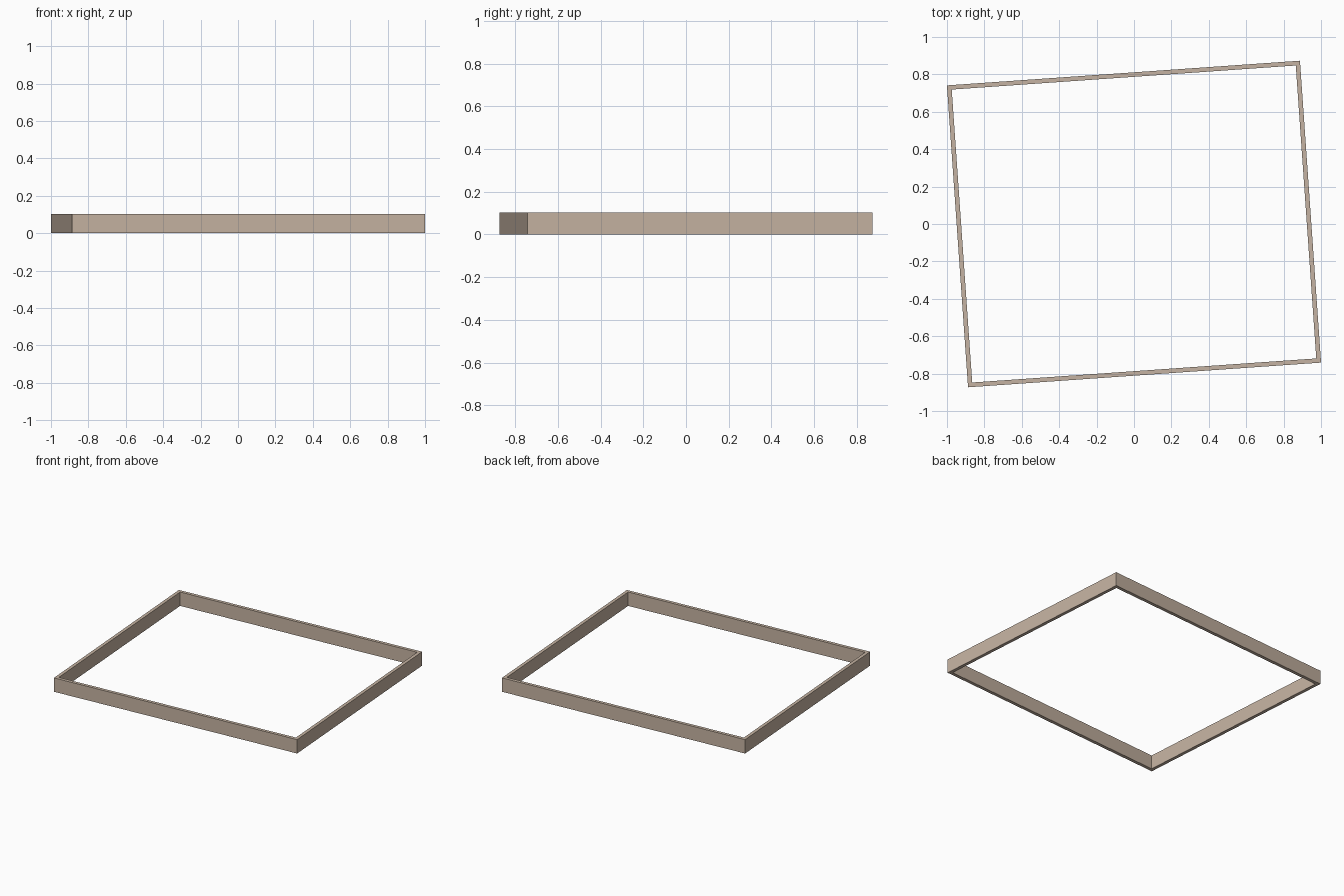
import bpy
import math
from mathutils import Matrix

cube = bpy.data.objects.get("Cube")
if cube:
    bpy.data.objects.remove(cube, do_unlink=True)

LENGTH, DEPTH, HEIGHT, WALL = 1.892, 1.618, 0.102, 0.024
TURN = Matrix.Rotation(math.radians(4), 4, 'Z')

# Warm tan material
tan = bpy.data.materials.new("warm tan")
tan.use_nodes = True
colour = (0.56, 0.45, 0.36, 1)
tan.diffuse_color = colour
tan.node_tree.nodes["Principled BSDF"].inputs["Base Color"].default_value = colour


def ring(x, y, z):
    return [(-x, -y, z), (x, -y, z), (x, y, z), (-x, y, z)]


# Open rectangular frame: outer and inner loops joined by quads
ox, oy = LENGTH / 2, DEPTH / 2
ix, iy = ox - WALL, oy - WALL
loops = [ring(ox, oy, 0), ring(ox, oy, HEIGHT), ring(ix, iy, HEIGHT), ring(ix, iy, 0)]
verts = [p for loop in loops for p in loop]
faces = []
for k in range(4):
    a, b = k * 4, (k + 1) % 4 * 4
    for i in range(4):
        j = (i + 1) % 4
        faces.append((a + i, a + j, b + j, b + i))

mesh = bpy.data.meshes.new("rectangular_frame")
mesh.from_pydata(verts, [], faces)
mesh.transform(TURN)
mesh.materials.append(tan)
mesh.update()
frame = bpy.data.objects.new("rectangular_frame", mesh)
bpy.context.collection.objects.link(frame)
